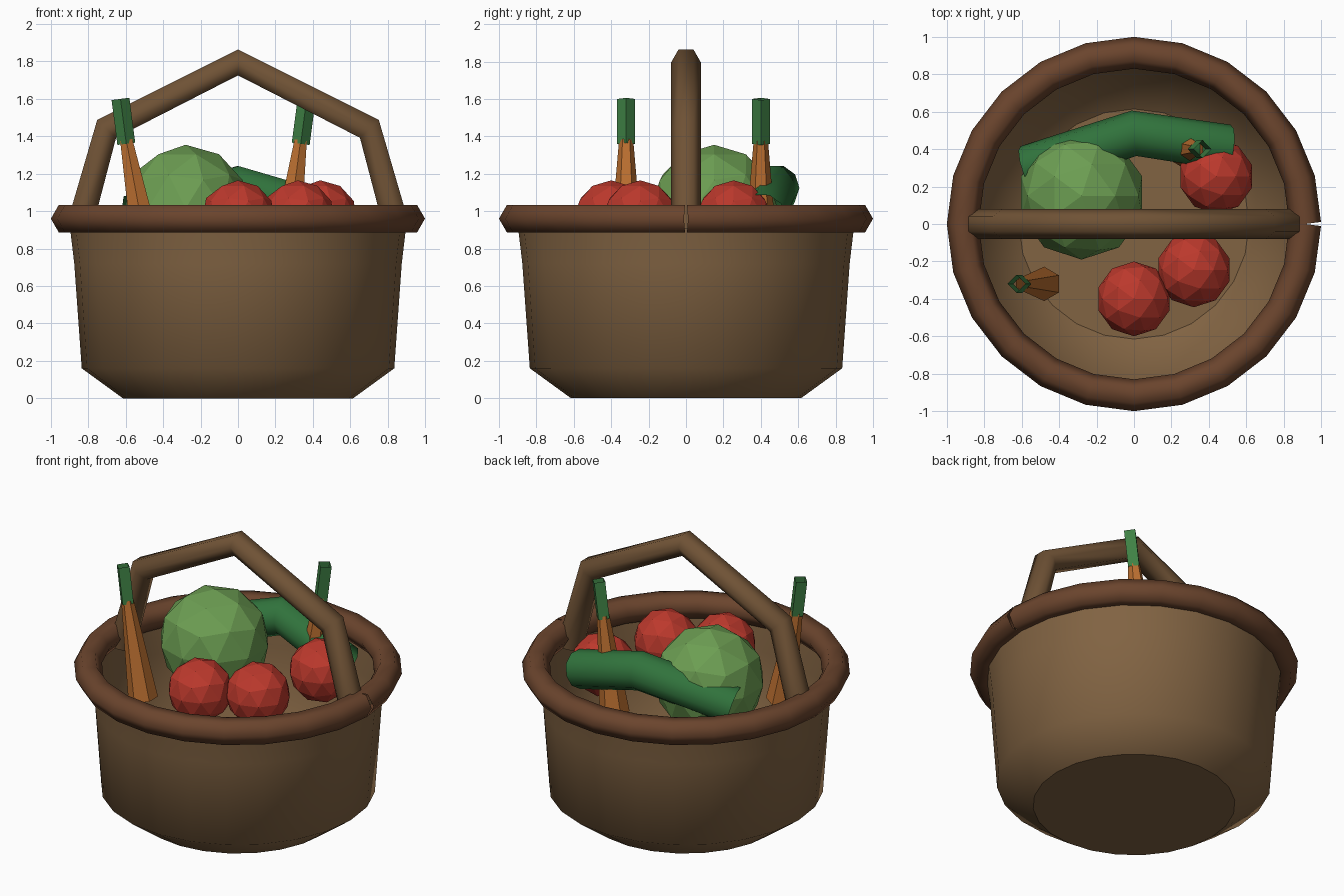
import bpy, bmesh
from math import sin, cos, pi, radians
from mathutils import Vector

if "Cube" in bpy.data.objects:
    bpy.data.objects.remove(bpy.data.objects["Cube"])


def finish(name, bm, color, smooth=None):
    mesh = bpy.data.meshes.new(name)
    bm.to_mesh(mesh)
    bm.free()
    obj = bpy.data.objects.new(name, mesh)
    bpy.context.collection.objects.link(obj)
    mat = bpy.data.materials.get(color[0]) or bpy.data.materials.new(color[0])
    mat.diffuse_color = (*color[1], 1)
    mat.use_nodes = True
    mat.node_tree.nodes["Principled BSDF"].inputs["Base Color"].default_value = mat.diffuse_color
    mesh.materials.append(mat)
    if smooth:
        mesh.shade_smooth()
        mesh.set_sharp_from_angle(angle=radians(smooth))
    return obj


def skin(bm, rings):
    for a, b in zip(rings, rings[1:]):
        n = len(a)
        for i in range(n):
            j = (i + 1) % n
            bm.faces.new((a[i], a[j], b[j], b[i]))


def tube(name, points, radii, sides, color, ref=(0, 1, 0), phase=0.0, smooth=None):
    """Open-ended tube swept along a polyline; ref fixes the section's roll."""
    pts = [Vector(p) for p in points]
    bm = bmesh.new()
    rings = []
    for i, p in enumerate(pts):
        t = (pts[min(i + 1, len(pts) - 1)] - pts[max(i - 1, 0)]).normalized()
        u = Vector(ref)
        u = (u - t * u.dot(t)).normalized()
        v = t.cross(u)
        r = radii[i] if isinstance(radii, (list, tuple)) else radii
        rings.append([bm.verts.new(p + r * (u * cos(a) + v * sin(a)))
                      for a in (phase + 2 * pi * k / sides for k in range(sides))])
    skin(bm, rings)
    return finish(name, bm, color, smooth)


def ball(name, center, radius, color):
    bm = bmesh.new()
    bmesh.ops.create_icosphere(bm, subdivisions=2, radius=radius)
    bmesh.ops.translate(bm, verts=bm.verts, vec=center)
    return finish(name, bm, color)


WICKER = ("wicker", (0.22, 0.125, 0.055))
RIM = ("rim_brown", (0.145, 0.058, 0.026))
HANDLE = ("handle_brown", (0.16, 0.085, 0.036))
RED = ("tomato_red", (0.5, 0.04, 0.025))
CABBAGE = ("cabbage_green", (0.15, 0.34, 0.085))
DARK = ("zucchini_green", (0.03, 0.17, 0.045))
ORANGE = ("carrot_orange", (0.5, 0.16, 0.03))
LEAF = ("leaf_green", (0.05, 0.22, 0.06))

# Basket body: lathed thin shell with a flat floor
N = 24
bm = bmesh.new()
rings = [[bm.verts.new((r * cos(2 * pi * k / N), r * sin(2 * pi * k / N), z)) for k in range(N)]
         for r, z in ((0.615, 0), (0.835, 0.16), (0.875, 0.72), (0.9, 0.93))]
skin(bm, rings)
bm.faces.new(rings[0][::-1])
basket = finish("basket_body", bm, WICKER, 60)
basket.data.polygons[len(basket.data.polygons) - 1].use_smooth = False

# Rolled rim, a hexagonal tube whose ends meet at +x
tube("basket_rim",
     [(0.915 * cos(2 * pi * k / N), 0.915 * sin(2 * pi * k / N), 0.96) for k in range(N + 1)],
     0.085, 6, RIM, ref=(0, 0, 1), phase=pi / 2, smooth=65)

# Angular carrying handle
tube("basket_handle",
     [(-0.855, 0, 0.89), (-0.702, 0, 1.44), (0, 0, 1.795), (0.702, 0, 1.44), (0.855, 0, 0.89)],
     0.08, 6, HANDLE, smooth=65)

# Round vegetables
ball("cabbage", (-0.28, 0.15, 1.015), 0.34, CABBAGE)
for i, (x, y) in enumerate(((0, -0.4), (0.32, -0.245), (0.44, 0.255))):
    ball(f"tomato_{i + 1}", (x, y, 0.965), 0.2, RED)

# Bent zucchini
tube("zucchini", [(-0.57, 0.30, 0.97), (0, 0.485, 1.125), (0.5, 0.41, 0.975)],
     0.122, 10, DARK, smooth=45)

# Carrots standing tip-up, each with a square leaf stalk
for i, (base, neck, top, y) in enumerate(((-0.48, -0.597, -0.628, -0.32),
                                          (0.25, 0.335, 0.367, 0.4))):
    tube(f"carrot_{i + 1}", [(base, y, 0.75), (neck, y, 1.38)], (0.092, 0.038), 6, ORANGE)
    tube(f"carrot_stalk_{i + 1}", [(neck, y, 1.36), (top, y, 1.6)], 0.048, 4, LEAF)
